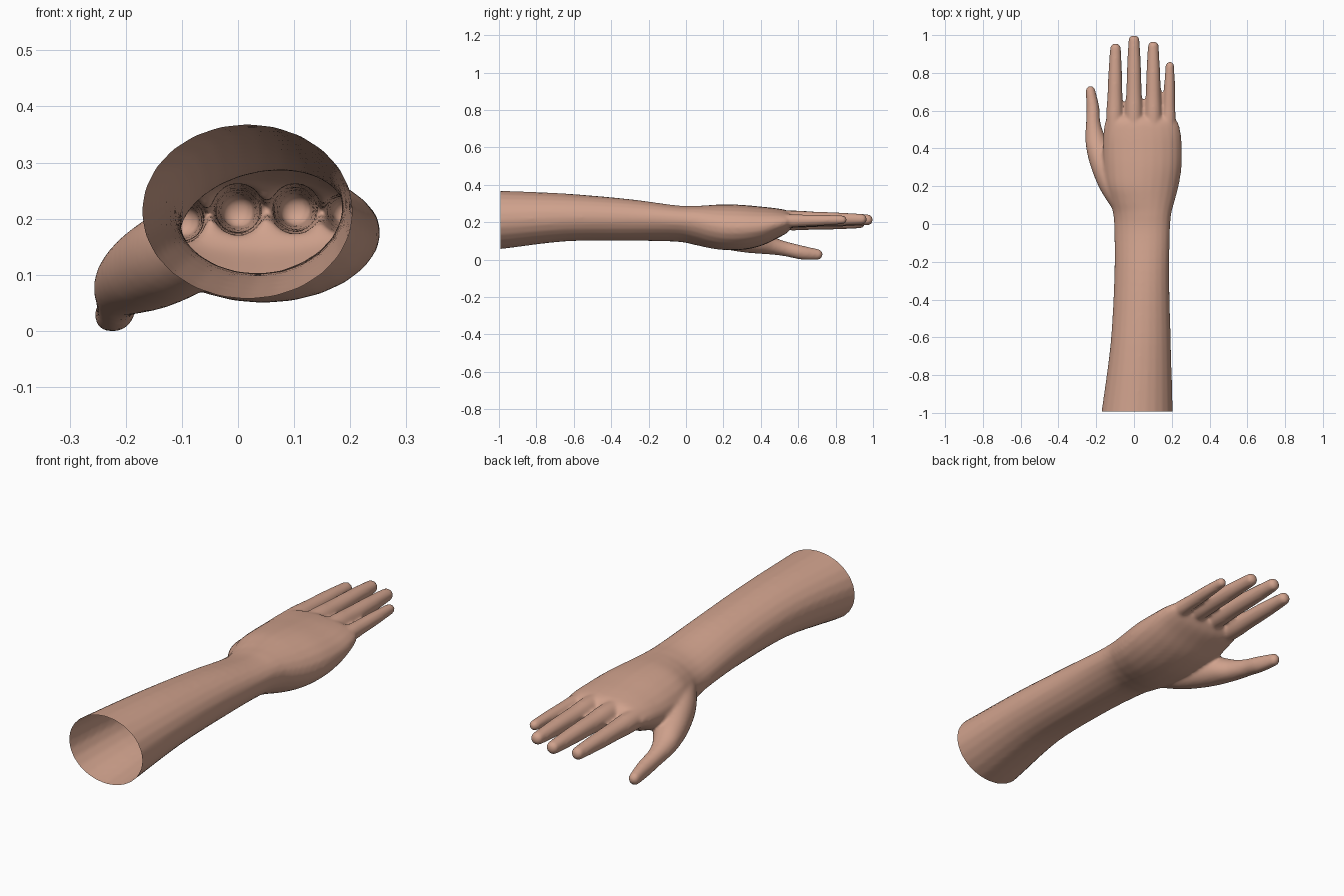
import bpy, bmesh, math
from mathutils import Vector

if "Cube" in bpy.data.objects:
    bpy.data.objects.remove(bpy.data.objects["Cube"])

SIDES = 24
STEPS = 5


def curve(a, b, c, d, t):
    """Catmull-Rom blend of two neighbouring sections."""
    return [0.5 * (2 * q + (r - p) * t + (2 * p - 5 * q + 4 * r - s) * t * t
                   + (3 * q - p - 3 * r + s) * t ** 3) for p, q, r, s in zip(a, b, c, d)]


def loft(bm, sections):
    """Closed tube along y; each section is (y, x_min, x_max, z_min, z_max, tilt)."""
    n = len(sections)
    path = []
    for i in range(n - 1):
        four = [sections[min(max(i + k, 0), n - 1)] for k in (-1, 0, 1, 2)]
        path += [curve(*four, j / STEPS) for j in range(STEPS)]
    path.append(sections[-1])
    rings = []
    for y, x0, x1, z0, z1, tilt in path:
        ring = []
        for k in range(SIDES):
            a = 2 * math.pi * k / SIDES
            u, v = math.cos(a), math.sin(a)
            x = (x0 + x1) / 2 + (x1 - x0) / 2 * u
            z = (z0 + z1) / 2 + (z1 - z0) / 2 * v + tilt * u
            ring.append(bm.verts.new((x, y, z)))
        rings.append(ring)
    for a, b in zip(rings, rings[1:]):
        for k in range(SIDES):
            m = (k + 1) % SIDES
            bm.faces.new((a[k], a[m], b[m], b[k]))
    bm.faces.new(rings[0])
    bm.faces.new(rings[-1][::-1])


def digit(bm, points):
    """Finger from (y, x, z, half width, half height) points with a rounded tip."""
    y, x, z, w, h = points[-1]
    tip = [(y + w * s, x, z, w * c, h * c) for s, c in ((0.5, 0.87), (0.8, 0.6), (0.97, 0.24))]
    loft(bm, [(y, x - w, x + w, z - h, z + h, 0) for y, x, z, w, h in list(points) + tip])


bm = bmesh.new()

# forearm, wrist and palm
loft(bm, [
    (-1.06, -.178, .207, .065, .383, 0),
    (-0.98, -.17, .205, .070, .380, 0),
    (-0.64, -.125, .195, .110, .365, 0),
    (-0.30, -.105, .187, .113, .335, .01),
    (-0.05, -.104, .190, .110, .300, .02),
    (0.05, -.110, .197, .092, .298, .02),
    (0.12, -.128, .215, .075, .303, .01),
    (0.20, -.150, .236, .064, .308, 0),
    (0.30, -.162, .252, .064, .305, 0),
    (0.40, -.165, .254, .085, .296, 0),
    (0.48, -.162, .248, .122, .287, 0),
    (0.54, -.153, .232, .155, .275, 0),
    (0.57, -.120, .200, .190, .250, 0)])

# index, middle, ring and little finger: x, z at root, z at tip, tip y, half width
for x, root_z, tip_z, tip_y, w in ((-.104, .215, .208, .957, .041), (0, .230, .225, 1.0, .042),
                                   (.102, .230, .228, .968, .041), (.190, .217, .225, .86, .033)):
    start, end = 0.42, tip_y - w * 0.7
    pts = []
    for t, s in ((0, 1.05), (.3, 1.1), (.5, .98), (.75, .88), (1, .7)):
        spread = -0.008 * (1 - t) if x > .15 else 0
        pts.append((start + (end - start) * t, x + spread + (.006 if x < -.05 else 0) * t,
                    root_z + (tip_z - root_z) * t, w * s, w * s))
    digit(bm, pts)

# thumb and the muscle at its base
digit(bm, [
    (0.06, -.050, .180, .050, .060),
    (0.18, -.100, .155, .078, .080),
    (0.30, -.148, .128, .080, .076),
    (0.40, -.183, .105, .070, .062),
    (0.47, -.206, .085, .051, .047),
    (0.54, -.216, .068, .038, .040),
    (0.62, -.218, .050, .034, .038),
    (0.705, -.230, .040, .026, .029)])

bmesh.ops.recalc_face_normals(bm, faces=bm.faces)
mesh = bpy.data.meshes.new("hand_and_forearm")
bm.to_mesh(mesh)
bm.free()
arm = bpy.data.objects.new("hand_and_forearm", mesh)
bpy.context.collection.objects.link(arm)

# fuse the parts into one skin and soften the joins
fuse = arm.modifiers.new("fuse", 'REMESH')
fuse.mode = 'VOXEL'
fuse.voxel_size = 0.008
soften = arm.modifiers.new("soften", 'SMOOTH')
soften.factor = 0.5
soften.iterations = 8
bpy.context.view_layer.update()
skin = bpy.data.meshes.new_from_object(arm.evaluated_get(bpy.context.evaluated_depsgraph_get()))
arm.modifiers.clear()

# cut the arm open at the elbow end
bm = bmesh.new()
bm.from_mesh(skin)
bmesh.ops.bisect_plane(bm, geom=bm.verts[:] + bm.edges[:] + bm.faces[:], dist=1e-5,
                       plane_co=Vector((0, -0.992, 0)), plane_no=Vector((0, -1, 0)),
                       clear_outer=True)
low = min(v.co.z for v in bm.verts)
for v in bm.verts:
    v.co.z -= low
for f in bm.faces:
    f.smooth = True
bm.to_mesh(skin)
bm.free()
arm.data = skin

mat = bpy.data.materials.new("skin")
mat.diffuse_color = (0.63, 0.36, 0.265, 1)
mat.use_nodes = True
mat.node_tree.nodes["Principled BSDF"].inputs["Base Color"].default_value = mat.diffuse_color
skin.materials.clear()
skin.materials.append(mat)
